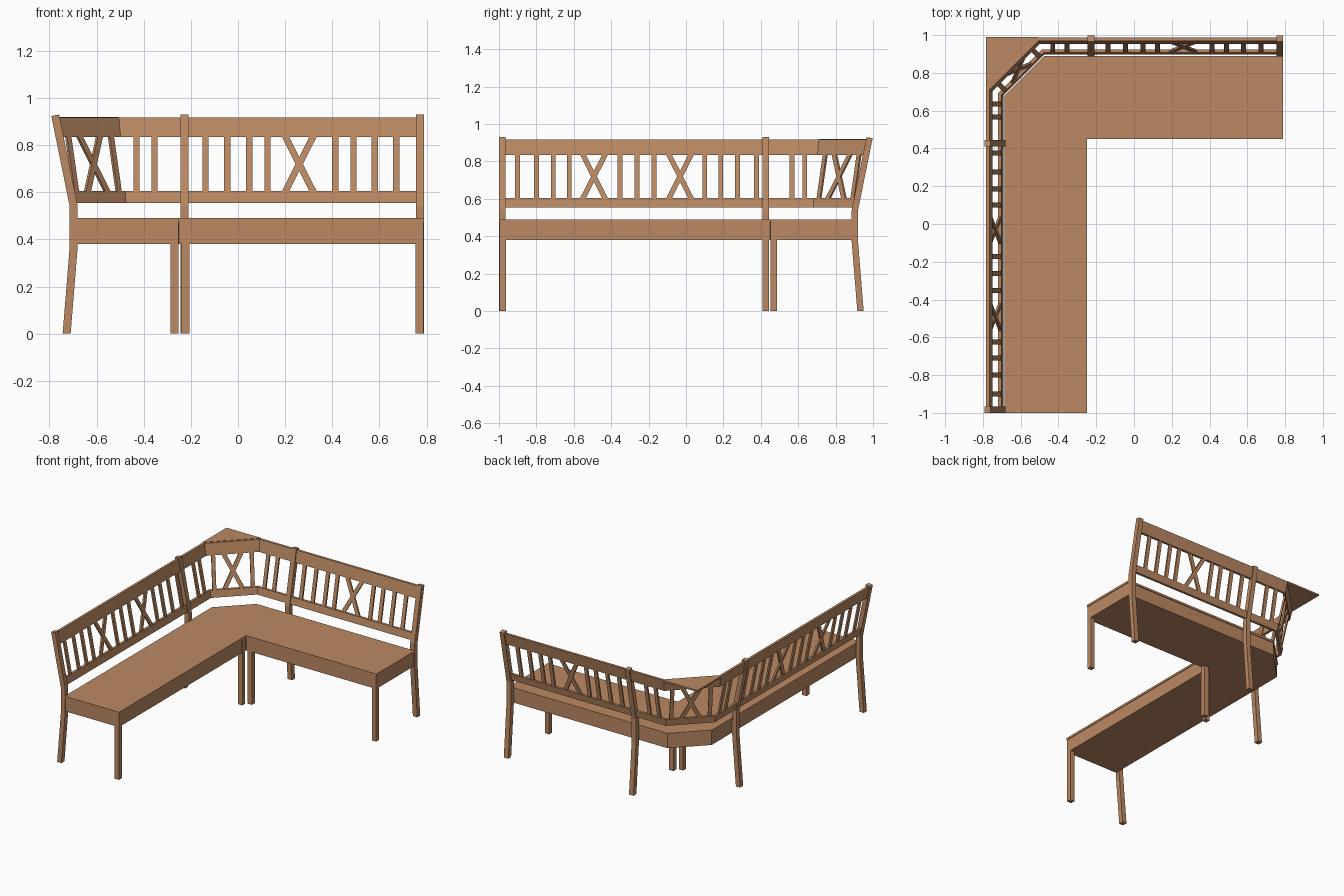
import bpy, bmesh
from mathutils import Vector

if "Cube" in bpy.data.objects:
    bpy.data.objects.remove(bpy.data.objects["Cube"])

wood = bpy.data.materials.new("warm brown wood")
wood.diffuse_color = (0.50, 0.25, 0.125, 1)
wood.use_nodes = True
wood.node_tree.nodes["Principled BSDF"].inputs["Base Color"].default_value = wood.diffuse_color


def loft(name, *rings):
    """Closed solid through equal-length rings of points."""
    bm = bmesh.new()
    vs = [[bm.verts.new(p) for p in r] for r in rings]
    n = len(rings[0])
    for a, b in zip(vs, vs[1:]):
        for i in range(n):
            j = (i + 1) % n
            bm.faces.new((a[i], a[j], b[j], b[i]))
    bm.faces.new(vs[0])
    bm.faces.new(vs[-1])
    bmesh.ops.recalc_face_normals(bm, faces=bm.faces)
    me = bpy.data.meshes.new(name)
    bm.to_mesh(me)
    bm.free()
    me.materials.append(wood)
    ob = bpy.data.objects.new(name, me)
    bpy.context.collection.objects.link(ob)
    return ob


def slab(name, pts, z0, z1):
    return loft(name, [(x, y, z0) for x, y in pts], [(x, y, z1) for x, y in pts])


def rect(x0, y0, x1, y1):
    return [(x0, y0), (x1, y0), (x1, y1), (x0, y1)]


# seat: three sections, each a thin board over a solid apron
left_seat = rect(-0.685, -1.0, -0.25, 0.45)
back_seat = rect(-0.25, 0.45, 0.79, 0.89)
corner_seat = [(-0.685, 0.45), (-0.25, 0.45), (-0.25, 0.89), (-0.475, 0.89), (-0.685, 0.68)]
for nm, pts in (("left", left_seat), ("back", back_seat), ("corner", corner_seat)):
    slab(nm + "_seat_board", pts, 0.475, 0.49)
slab("left_apron", rect(-0.68, -0.996, -0.254, 0.45), 0.38, 0.475)
slab("back_apron", rect(-0.25, 0.454, 0.786, 0.885), 0.38, 0.475)
slab("corner_apron", [(-0.68, 0.45), (-0.254, 0.45), (-0.25, 0.454), (-0.25, 0.885),
                      (-0.473, 0.885), (-0.68, 0.678)], 0.38, 0.475)

# straight front legs
for x, y in ((-0.287, -0.997), (-0.287, 0.41), (-0.24, 0.453), (0.752, 0.453)):
    slab("front_leg", rect(x, y, x + 0.034, y + 0.034), 0, 0.474)

# bent back posts: (outward offset, height)
post = [(0.030, 0), (0.0, 0.37), (0.0, 0.54), (0.079, 0.930),
        (0.112, 0.924), (0.034, 0.54), (0.034, 0.37), (0.064, 0)]
for y in (-1.0, 0.41):
    loft("left_back_post", *[[(-0.68 - u, yy, z) for u, z in post] for yy in (y, y + 0.035)])
for x in (-0.245, 0.755):
    loft("rear_back_post", *[[(x_, 0.886 + u, z) for u, z in post] for x_ in (x, x + 0.035)])

# backrest rails follow the wall with a mitred corner and lean outwards
BX, BY, AY, BXX, MIT = -0.692, 0.897, 0.68, -0.475, 0.4142


def lean(z):
    return 0.2 * (z - 0.555)


def path(d, z):
    return [(BX - d, -0.99, z), (BX - d, AY + MIT * d, z),
            (BXX - MIT * d, BY + d, z), (0.783, BY + d, z)]


def rail(name, z0, z1, t=0.018):
    sides = [path(lean(z0), z0), path(lean(z0) + t, z0),
             path(lean(z1) + t, z1), path(lean(z1), z1)]
    loft(name, *[[s[i] for s in sides] for i in range(4)])


rail("lower_rail", 0.555, 0.605)
rail("top_rail", 0.835, 0.918)

# slats and crosses, placed on a backrest face by origin, direction and outward normal
Z0, Z1 = 0.602, 0.838


def bar(name, face, s0, s1, w, inset=0.003, t=0.012):
    o, u, n = (Vector((*v, 0)) for v in face)

    def ring(s, z):
        return [o + u * (s + a * w / 2) + n * (lean(z) + b) + Vector((0, 0, z))
                for a, b in ((-1, inset), (1, inset), (1, inset + t), (-1, inset + t))]
    loft(name, ring(s0, Z0), ring(s1, Z1))


def cross(face, s):
    bar("cross_bar", face, s - 0.06, s + 0.06, 0.031)
    bar("cross_bar", face, s + 0.06, s - 0.06, 0.031, 0.004)


r = 0.5 ** 0.5
left = ((BX, 0), (0, 1), (-1, 0))
rear = ((0, BY), (1, 0), (0, 1))
diag = (((BX + BXX) / 2, (AY + BY) / 2), (r, r), (-r, r))

for s in (0, 0.091, 0.362, 0.448, 0.538, 0.638):       # symmetric about y = -0.262
    for m in {s, -s}:
        bar("left_slat", left, -0.262 + m, -0.262 + m, 0.026)
for s in (-0.492, -0.032):
    cross(left, s)
for s in (0.567, 0.635):
    bar("left_corner_slat", left, s, s, 0.026)
for s in (-0.138, -0.045, 0.048, 0.125, 0.413, 0.49, 0.58, 0.672):
    bar("rear_slat", rear, s, s, 0.027)
cross(rear, 0.26)
for s in (-0.43, -0.354):
    bar("rear_corner_slat", rear, s, s, 0.026)
for s in (-0.128, 0.128):
    bar("diagonal_slat", diag, s, s, 0.026)
cross(diag, 0)

# triangular shelf filling the room corner behind the backrest
slab("corner_shelf", [(-0.784, 0.712), (-0.507, 0.989), (-0.784, 0.989)], 0.908, 0.92)
